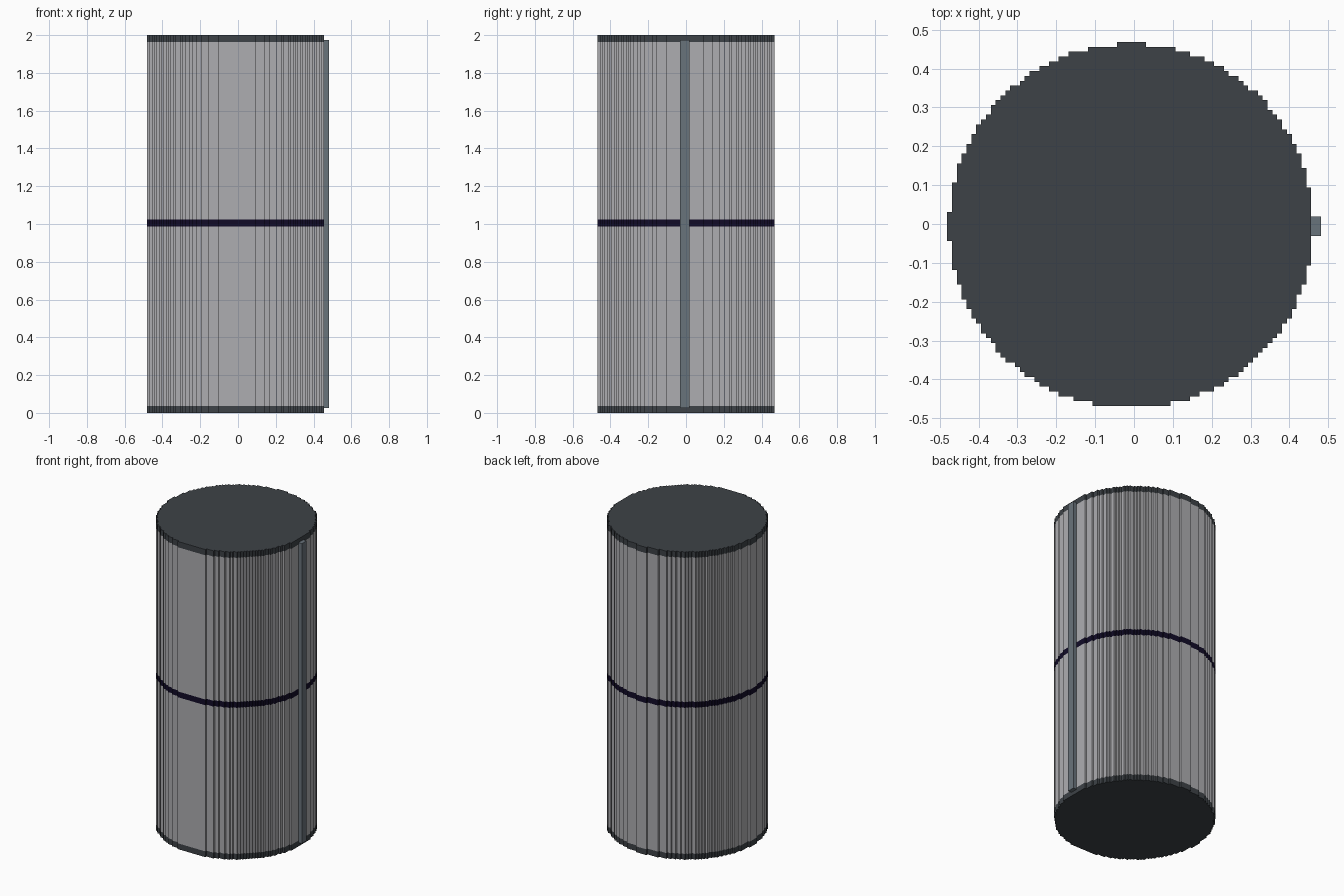
import bpy, bmesh

cube = bpy.data.objects.get("Cube")
if cube:
    bpy.data.objects.remove(cube, do_unlink=True)

S = 0.0125                      # block size
CELLS = 75                      # blocks across the drum
X0, Y0 = -0.48125, -0.46875     # lower corner of the block grid
CX, CY, R2 = 37.9, 37.1, 1409.5  # circle centre and squared radius, in blocks


def material(name, rgb):
    linear = [((c / 255 + 0.055) / 1.055) ** 2.4 for c in rgb]
    mat = bpy.data.materials.new(name)
    mat.use_nodes = True
    colour = (*linear, 1)
    mat.diffuse_color = colour
    mat.node_tree.nodes["Principled BSDF"].inputs["Base Color"].default_value = colour
    return mat


def add_object(name, bm, mat):
    bmesh.ops.recalc_face_normals(bm, faces=bm.faces)
    mesh = bpy.data.meshes.new(name)
    bm.to_mesh(mesh)
    bm.free()
    mesh.materials.append(mat)
    obj = bpy.data.objects.new(name, mesh)
    bpy.context.collection.objects.link(obj)
    return obj


def stepped_circle():
    """Outline of all blocks whose centres lie inside the circle."""
    upper, lower = [], []
    for i in range(CELLS):
        rows = [j for j in range(CELLS)
                if (i + 0.5 - CX) ** 2 + (j + 0.5 - CY) ** 2 <= R2]
        for path, j in ((lower, rows[0]), (upper, rows[-1] + 1)):
            if path and path[-1][1] == j:
                path.pop()      # merge equal steps
            else:
                path.append((i, j))
            path.append((i + 1, j))
    return [(X0 + i * S, Y0 + j * S) for i, j in lower + upper[::-1]]


OUTLINE = stepped_circle()


def drum_layer(name, z0, z1, mat, closed=False):
    bm = bmesh.new()
    rings = [[bm.verts.new((x, y, z)) for x, y in OUTLINE] for z in (z0, z1)]
    n = len(OUTLINE)
    for k in range(n):
        m = (k + 1) % n
        bm.faces.new((rings[0][k], rings[0][m], rings[1][m], rings[1][k]))
    if closed:
        for ring in rings:
            bm.faces.new(ring)
    return add_object(name, bm, mat)


def box(name, low, high, mat):
    bm = bmesh.new()
    bmesh.ops.create_cube(bm, size=1)
    for v in bm.verts:
        v.co = [(a + b) / 2 + c * (b - a) for a, b, c in zip(low, high, v.co)]
    return add_object(name, bm, mat)


grey = material("light grey", (174, 174, 177))
charcoal = material("charcoal", (61, 66, 71))
navy = material("dark navy", (17, 11, 39))
steel = material("steel grey", (105, 115, 123))

# Drum: end caps, two wall halves and the middle band
drum_layer("bottom_cap", 0, 3 * S, charcoal, closed=True)
drum_layer("lower_wall", 3 * S, 79 * S, grey)
drum_layer("middle_band", 79 * S, 82 * S, navy)
drum_layer("upper_wall", 82 * S, 157 * S, grey)
drum_layer("top_cap", 157 * S, 160 * S, charcoal, closed=True)

# Upright rib on the left side
box("side_rib", (0.45, -0.03125, 2 * S), (0.48125, 0.01875, 158 * S), steel)
